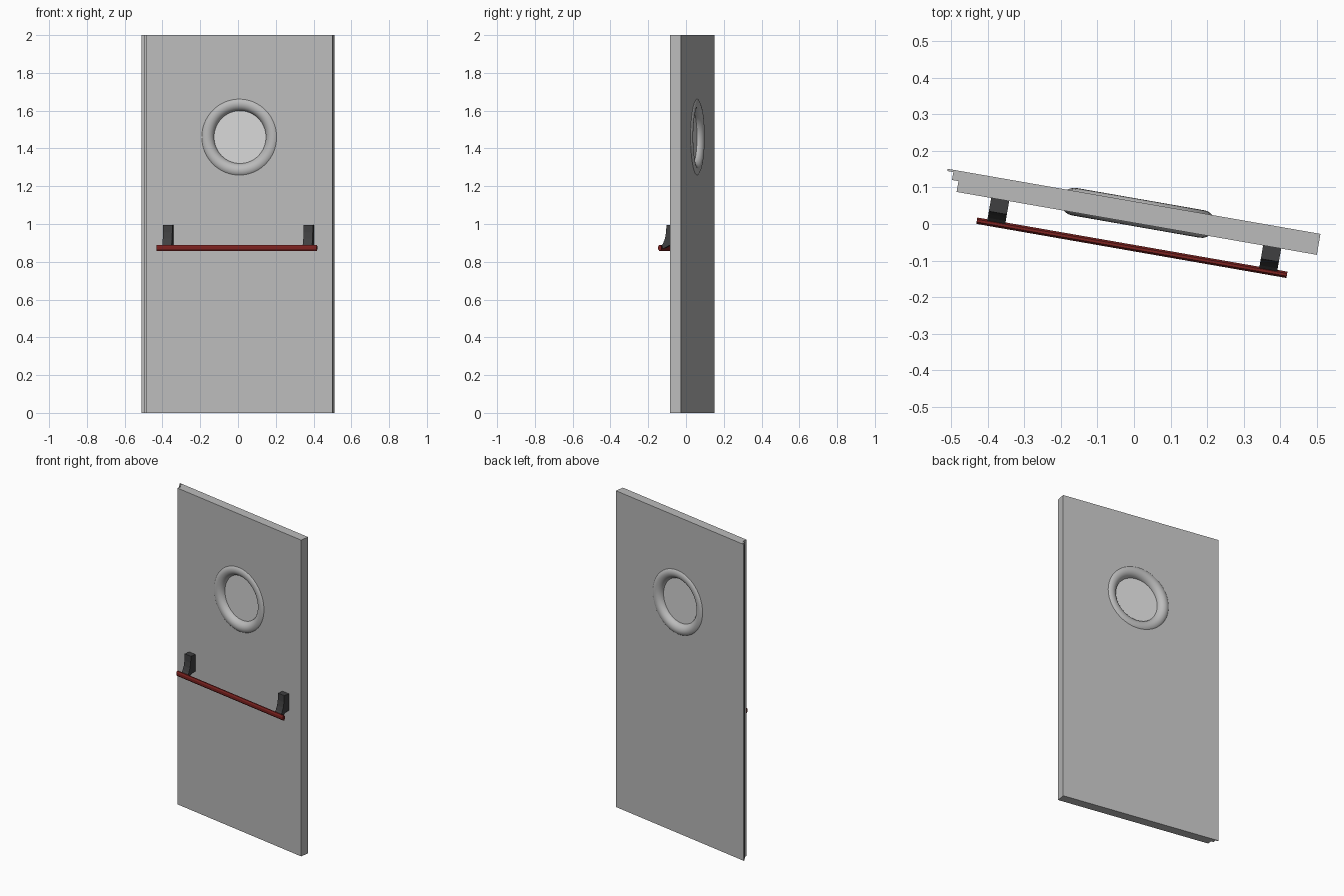
import bpy, bmesh, math
from mathutils import Matrix

if "Cube" in bpy.data.objects:
    bpy.data.objects.remove(bpy.data.objects["Cube"])

ANGLE = math.radians(-9.9)          # the door stands slightly ajar
TURN = Matrix.Rotation(ANGLE, 4, 'Z')
MID_V, RING_Z, CX = 0.032, 1.46, 0.006


def material(name, rgb):
    m = bpy.data.materials.new(name)
    m.diffuse_color = (*rgb, 1)
    m.use_nodes = True
    m.node_tree.nodes["Principled BSDF"].inputs["Base Color"].default_value = m.diffuse_color
    return m


GREY = material("door grey", (0.5, 0.5, 0.5))
PALE = material("pane pale grey", (0.68, 0.68, 0.68))
DARK = material("bracket charcoal", (0.05, 0.05, 0.052))
RED = material("bar dark red", (0.2, 0.016, 0.014))


def finish(obj, name, mat):
    obj.name = name
    obj.data.materials.clear()
    obj.data.materials.append(mat)
    obj.matrix_world = TURN @ obj.matrix_basis
    return obj


def prism(name, profile, offset, mat):
    """Extrude a closed outline of 3D points by an offset vector."""
    bm = bmesh.new()
    face = bm.faces.new([bm.verts.new(p) for p in profile])
    ext = bmesh.ops.extrude_face_region(bm, geom=[face])
    bmesh.ops.translate(bm, vec=offset,
                        verts=[g for g in ext['geom'] if isinstance(g, bmesh.types.BMVert)])
    bmesh.ops.recalc_face_normals(bm, faces=bm.faces[:])
    me = bpy.data.meshes.new(name)
    bm.to_mesh(me)
    bm.free()
    obj = bpy.data.objects.new(name, me)
    bpy.context.collection.objects.link(obj)
    return finish(obj, name, mat)


def disc(name, radius, depth, mat):
    bpy.ops.mesh.primitive_cylinder_add(vertices=64, radius=radius, depth=depth,
                                        location=(CX, MID_V, RING_Z),
                                        rotation=(math.pi / 2, 0, 0))
    return finish(bpy.context.object, name, mat)


# Door slab with a stepped rebate down its left edge
outline = [(0.507, 0.003), (0.507, 0.061), (-0.528, 0.061), (-0.528, 0.055),
           (-0.511, 0.055), (-0.511, 0.033), (-0.493, 0.033), (-0.493, 0.003)]
slab = prism("door_slab", [(u, v, 0) for u, v in outline], (0, 0, 2), GREY)

# Round window opening
cutter = disc("window_cutter", 0.172, 0.3, GREY)
cutter.hide_render = True
cutter.hide_set(True)
cut = slab.modifiers.new("window_hole", 'BOOLEAN')
cut.operation = 'DIFFERENCE'
cut.solver = 'EXACT'
cut.object = cutter

# Porthole ring and pane
bpy.ops.mesh.primitive_torus_add(major_radius=0.177, minor_radius=0.038,
                                 major_segments=64, minor_segments=24,
                                 location=(CX, MID_V, RING_Z),
                                 rotation=(math.pi / 2, 0, 0))
bpy.ops.object.shade_smooth()
finish(bpy.context.object, "porthole_ring", GREY)
disc("porthole_pane", 0.15, 0.008, PALE)

# Push bar, a faceted oval rod
rod = [(-0.425, -0.065 + 0.0095 * math.cos(a), 0.874 + 0.017 * math.sin(a))
       for a in [math.radians(22.5 + 45 * i) for i in range(8)]]
prism("push_bar", rod, (0.861, 0, 0), RED)

# Brackets flaring from the door out to the bar
side = [(0.005, 0.996), (-0.034, 0.996), (-0.036, 0.955), (-0.042, 0.922),
        (-0.052, 0.897), (-0.062, 0.885), (-0.062, 0.868), (-0.045, 0.872),
        (-0.02, 0.886), (0.005, 0.89)]
for tag, u in (("left", -0.372), ("right", 0.383)):
    prism(f"bracket_{tag}", [(u - 0.025, v, z) for v, z in side], (0.05, 0, 0), DARK)
